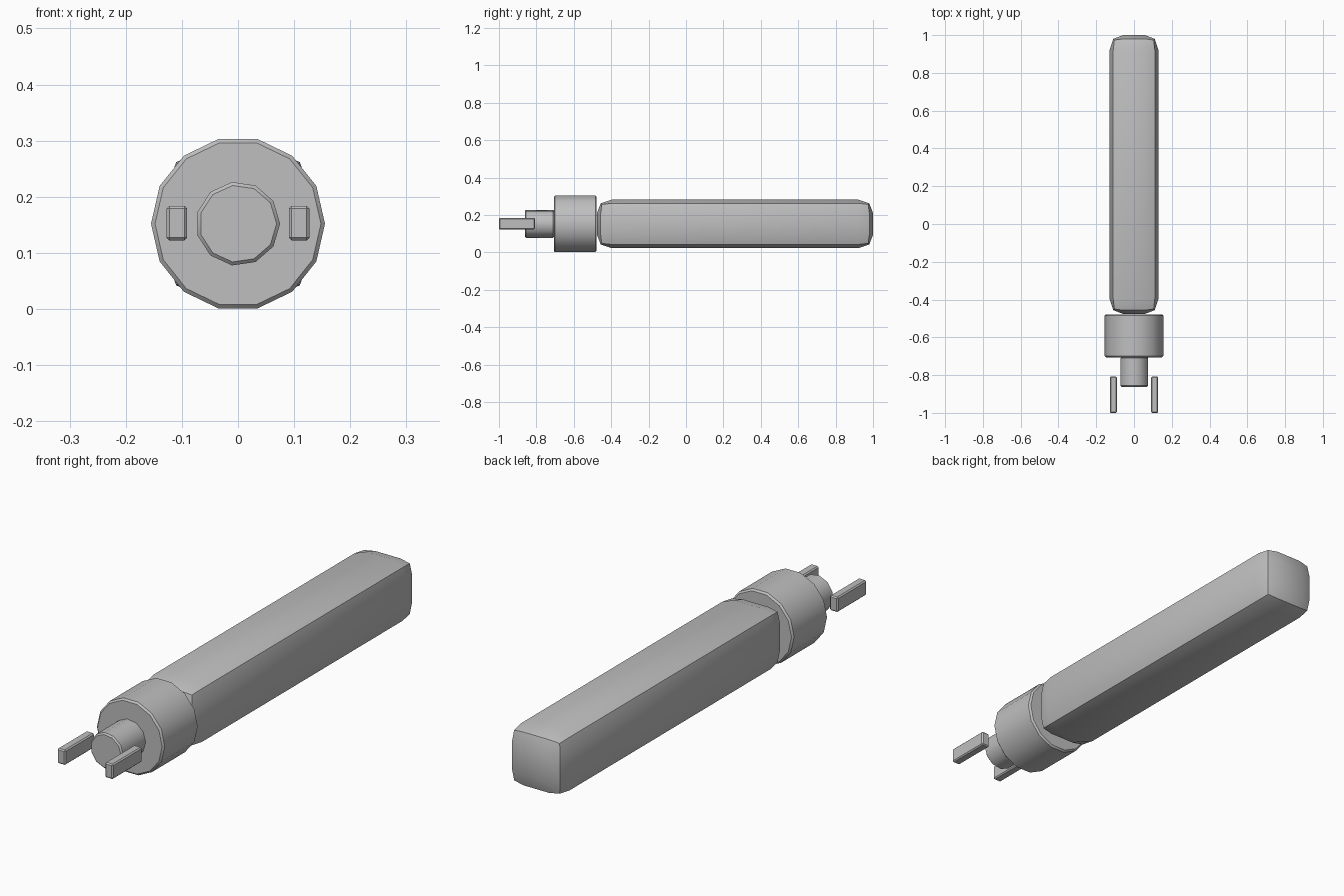
import bpy, bmesh, math
from mathutils import Vector

old = bpy.data.objects.get("Cube")
if old:
    bpy.data.objects.remove(old, do_unlink=True)

AXIS_Z = 0.152

# One plain grey for every part
grey = bpy.data.materials.new("plain_grey")
grey.use_nodes = True
colour = (0.52, 0.52, 0.52, 1)
grey.diffuse_color = colour
grey.node_tree.nodes["Principled BSDF"].inputs["Base Color"].default_value = colour


def finish(name, bm, location, bevel=0):
    bmesh.ops.recalc_face_normals(bm, faces=bm.faces)
    mesh = bpy.data.meshes.new(name)
    bm.to_mesh(mesh)
    bm.free()
    mesh.materials.append(grey)
    obj = bpy.data.objects.new(name, mesh)
    obj.location = location
    bpy.context.collection.objects.link(obj)
    bpy.ops.object.select_all(action='DESELECT')
    obj.select_set(True)
    bpy.context.view_layer.objects.active = obj
    bpy.ops.object.shade_smooth_by_angle(angle=math.radians(35))
    if bevel:
        mod = obj.modifiers.new("edge_bevel", 'BEVEL')
        mod.width = bevel
        mod.segments = 1
        mod.angle_limit = math.radians(40)
        bpy.ops.object.modifier_apply(modifier=mod.name)
        bpy.ops.object.shade_smooth_by_angle(angle=math.radians(35))


def drum(name, sides, radius, front, back, bevel):
    """Cylinder lying along y with a corner pointing to +x."""
    bm = bmesh.new()
    ring = []
    for i in range(sides):
        a = math.tau * i / sides
        ring.append(bm.verts.new((radius * math.cos(a), front, radius * math.sin(a))))
    cap = bm.faces.new(ring)
    out = bmesh.ops.extrude_face_region(bm, geom=[cap], use_keep_orig=True)
    moved = [g for g in out["geom"] if isinstance(g, bmesh.types.BMVert)]
    bmesh.ops.translate(bm, verts=moved, vec=(0, back - front, 0))
    finish(name, bm, (0, 0, AXIS_Z), bevel)


def bulged_bar(name, half, inner, location):
    """Box whose faces swell outwards from pulled-in edges and corners."""
    bm = bmesh.new()
    bmesh.ops.create_cube(bm, size=2)
    bmesh.ops.subdivide_edges(bm, edges=bm.edges[:], cuts=2, use_grid_fill=True)
    for v in bm.verts:
        outer = [abs(c) > 0.9 for c in v.co]
        pull = (0, 0, 0.02, 0.026)[sum(outer)]
        v.co = Vector([math.copysign(half[k] - pull if outer[k] else inner[k], v.co[k])
                       for k in range(3)])
    finish(name, bm, location)


# Long handle
bulged_bar("handle", (0.13, 0.738, 0.13), (0.058, 0.658, 0.058), (0, 0.262, AXIS_Z))

# Collar and round nub at the front
drum("collar", 14, 0.155, -0.707, -0.478, 0.007)
drum("nub", 11, 0.075, -0.862, -0.704, 0.006)

# Pair of flat prongs
for side, sx in (("left", 1), ("right", -1)):
    bm = bmesh.new()
    bmesh.ops.create_cube(bm, size=1)
    bmesh.ops.scale(bm, vec=(0.037, 0.192, 0.062), verts=bm.verts)
    finish(side + "_prong", bm, (sx * 0.109, -0.904, AXIS_Z + 0.001), 0.005)
